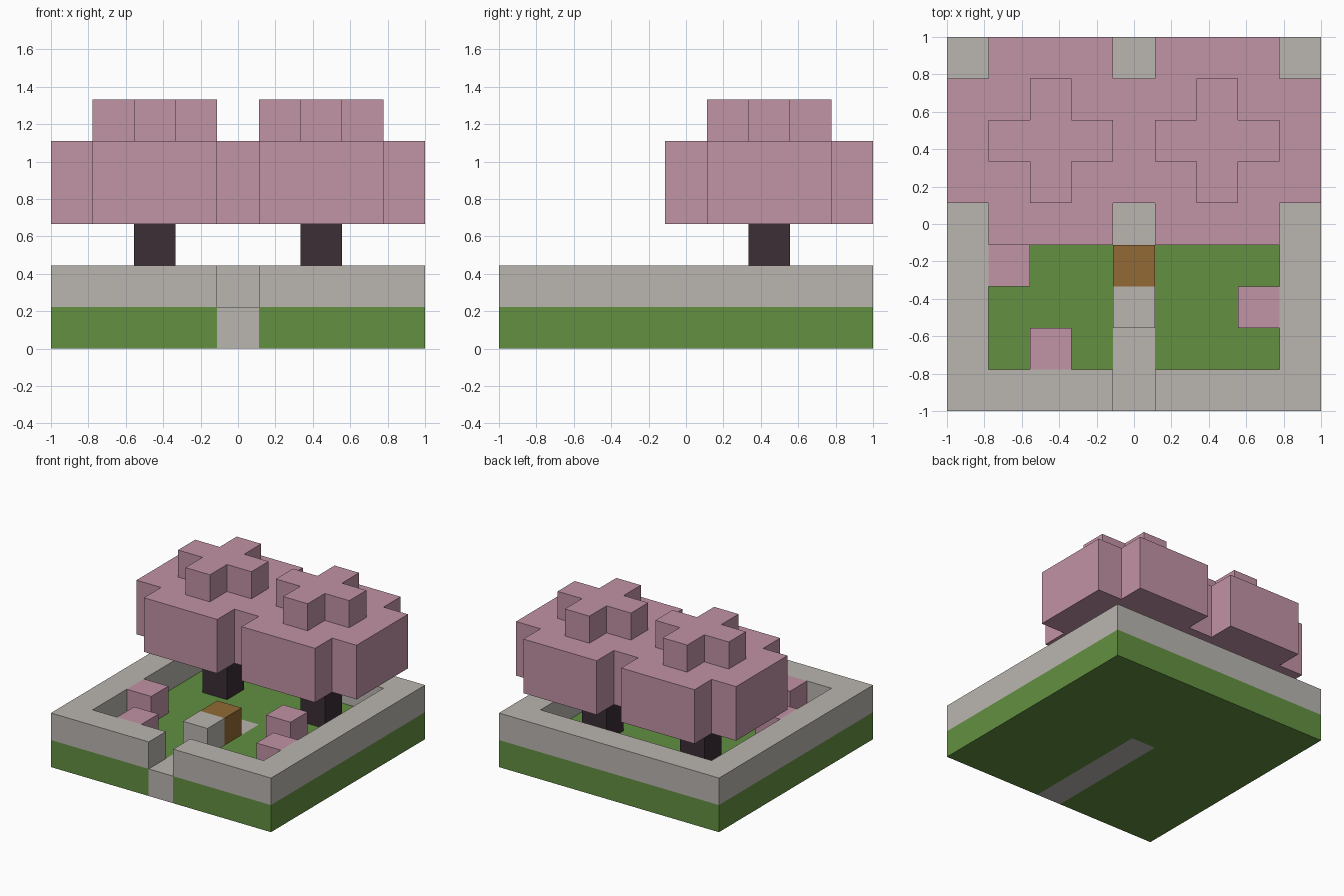
import bpy
import bmesh
from mathutils import Vector

cube = bpy.data.objects.get("Cube")
if cube:
    bpy.data.objects.remove(cube, do_unlink=True)

N = 9            # blocks along each side
S = 2 / N        # block size


def material(name, rgb):
    """Flat material from 8-bit sRGB, stored as linear."""
    lin = [((c / 255 + 0.055) / 1.055) ** 2.4 for c in rgb] + [1.0]
    mat = bpy.data.materials.new(name)
    mat.use_nodes = True
    mat.diffuse_color = lin
    bsdf = mat.node_tree.nodes["Principled BSDF"]
    bsdf.inputs["Base Color"].default_value = lin
    bsdf.inputs["Roughness"].default_value = 0.9
    return mat


PINK = material("blossom pink", (193, 147, 165))
GREEN = material("grass green", (98, 144, 65))
STONE = material("stone grey", (186, 182, 176))
WOOD = material("chest brown", (146, 106, 53))
BARK = material("dark bark", (59, 46, 54))


def cells(cols, rows, layers):
    return {(i, j, k) for i in cols for j in rows for k in layers}


def build(name, blocks, mat):
    """One closed shell around a set of grid blocks, with flat areas merged."""
    bm = bmesh.new()
    for block in blocks:
        base = Vector(block)
        for axis in range(3):
            for side in (0, 1):
                step = Vector((0, 0, 0))
                step[axis] = 2 * side - 1
                if tuple(int(v) for v in base + step) in blocks:
                    continue
                corners = []
                for a, b in ((0, 0), (1, 0), (1, 1), (0, 1)):
                    p = base.copy()
                    p[axis] += side
                    p[(axis + 1) % 3] += a
                    p[(axis + 2) % 3] += b
                    corners.append(p * S - Vector((1, 1, 0)))
                if not side:
                    corners.reverse()
                bm.faces.new([bm.verts.new(c) for c in corners])
    bmesh.ops.remove_doubles(bm, verts=bm.verts, dist=0.001)
    bmesh.ops.dissolve_limit(bm, angle_limit=0.01, verts=bm.verts, edges=bm.edges)
    mesh = bpy.data.meshes.new(name)
    bm.to_mesh(mesh)
    bm.free()
    mesh.materials.append(mat)
    obj = bpy.data.objects.new(name, mesh)
    bpy.context.collection.objects.link(obj)
    return obj


full, inner = range(N), range(1, N - 1)
mid = N // 2

# Ground with the inlaid stone path
path = cells([mid], range(5), [0])
build("grass_ground", cells(full, full, [0]) - path, GREEN)
build("stone_path", path, STONE)

# Perimeter wall with an entrance gap at the front
wall = cells(full, full, [1]) - cells(inner, inner, [1]) - {(mid, 0, 1)}
build("perimeter_wall", wall, STONE)

# Stone block and chest standing on the path
build("stone_block", {(mid, 2, 1)}, STONE)
build("wooden_chest", {(mid, 3, 1)}, WOOD)

# Small blossom bushes
for n, (i, j) in enumerate([(1, 3), (2, 1), (7, 2), (6, 4)], 1):
    build(f"blossom_bush_{n}", {(i, j, 1)}, PINK)

# Two trees: trunks, one merged canopy, cross-shaped crowns
canopy = set()
for side, c in (("right", 2), ("left", 6)):
    r = 6
    build(f"{side}_trunk", cells([c], [r], [1, 2]), BARK)
    wide, narrow = range(-2, 3), range(-1, 2)
    canopy |= cells([c + d for d in wide], [r + d for d in narrow], [3, 4])
    canopy |= cells([c + d for d in narrow], [r + d for d in wide], [3, 4])
    crown = cells([c + d for d in narrow], [r], [5])
    crown |= cells([c], [r + d for d in narrow], [5])
    build(f"{side}_crown", crown, PINK)
build("blossom_canopy", canopy, PINK)
